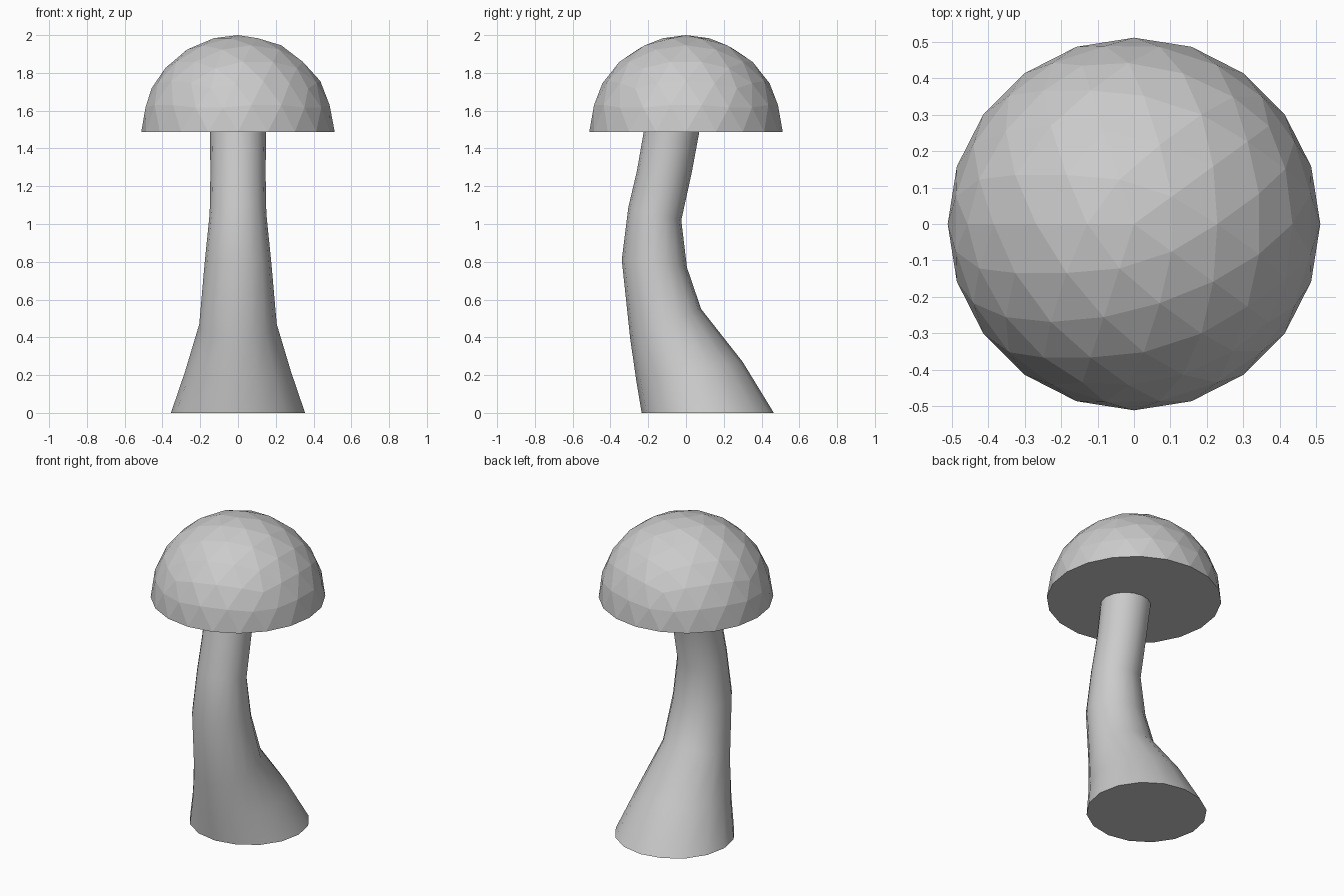
import bpy, bmesh, math
from mathutils import Matrix

if "Cube" in bpy.data.objects:
    bpy.data.objects.remove(bpy.data.objects["Cube"])


def make_object(name, bm):
    bmesh.ops.recalc_face_normals(bm, faces=bm.faces)
    mesh = bpy.data.meshes.new(name)
    bm.to_mesh(mesh)
    bm.free()
    obj = bpy.data.objects.new(name, mesh)
    bpy.context.collection.objects.link(obj)
    return obj


# Cap: upper half of a faceted icosphere, closed with a flat underside
bm = bmesh.new()
bmesh.ops.create_icosphere(bm, subdivisions=3, radius=0.512)
corner = next(v for v in bm.verts if len(v.link_edges) == 5 and 0.1 < v.co.z < 0.4)
turn = math.pi - math.atan2(corner.co.y, corner.co.x)
bmesh.ops.rotate(bm, verts=bm.verts, matrix=Matrix.Rotation(turn, 3, 'Z'))
bmesh.ops.delete(bm, geom=[v for v in bm.verts if v.co.z < -0.001], context='VERTS')
bmesh.ops.contextual_create(bm, geom=[e for e in bm.edges if e.is_boundary])
bmesh.ops.translate(bm, verts=bm.verts, vec=(0, 0, 1.488))
make_object("mushroom_cap", bm)

# Stem: tilted elliptical sections (half width, front y, front z, back y, back z)
SECTIONS = [
    (0.355, -0.235, 0.0, 0.465, 0.0),
    (0.28, -0.263, 0.17, 0.30, 0.27),
    (0.205, -0.295, 0.39, 0.08, 0.55),
    (0.177, -0.34, 0.81, 0.005, 0.77),
    (0.150, -0.305, 1.09, -0.025, 1.02),
    (0.146, -0.26, 1.28, 0.03, 1.27),
    (0.150, -0.213, 1.55, 0.082, 1.55),
]
SIDES = 16
bm = bmesh.new()
rings = []
for r, y0, z0, y1, z1 in SECTIONS:
    ring = []
    for i in range(SIDES):
        a = math.tau * i / SIDES
        t = 0.5 + 0.5 * math.sin(a)
        ring.append(bm.verts.new((r * math.cos(a), y0 + (y1 - y0) * t, z0 + (z1 - z0) * t)))
    rings.append(ring)
for low, high in zip(rings, rings[1:]):
    for i in range(SIDES):
        j = (i + 1) % SIDES
        bm.faces.new((low[i], low[j], high[j], high[i]))
bm.faces.new(rings[0])
bm.faces.new(rings[-1])
stem = make_object("mushroom_stem", bm)

# Smooth stem sides with a crisp base edge
bpy.ops.object.select_all(action='DESELECT')
stem.select_set(True)
bpy.context.view_layer.objects.active = stem
bpy.ops.object.shade_smooth_by_angle(angle=math.radians(45))
